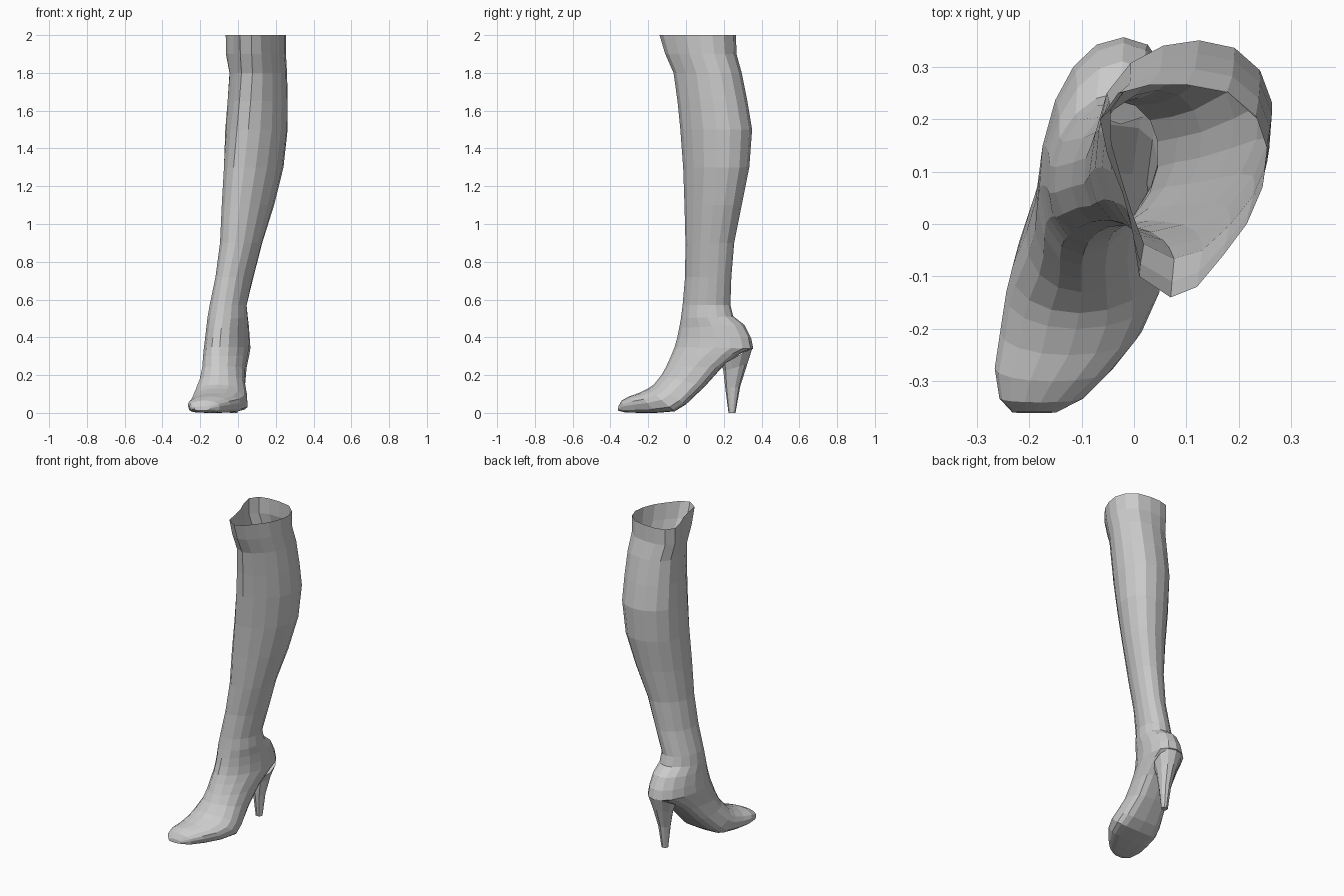
import bpy, bmesh, math
from mathutils import Vector

SIDES = 16

# Top opening outline, starting at the front and running towards +x
RIM = [(.07, -.14), (.12, -.12), (.17, -.06), (.215, 0), (.245, .07), (.255, .14),
       (.235, .2), (.18, .25), (.10, .265), (.03, .265), (-.03, .25), (-.065, .2),
       (-.05, .13), (-.022, .06), (-.002, -.02), (.01, -.10)]
RIM_UV = [((x - .095) / .16, (.0625 - y) / .2025) for x, y in RIM]


def ring(front, back, width, box=1.0, rim=0.0, sides=SIDES):
    """Cross-section between a front/top and a back/bottom point.
    box < 1 squares the lower half, rim blends towards the opening outline."""
    f, b = Vector(front), Vector(back)
    mid, half = (f + b) / 2, (f - b) / 2
    pts = []
    for k in range(sides):
        t = 2 * math.pi * k / sides
        u, v = math.sin(t), math.cos(t)
        if v < -1e-6:
            u = math.copysign(abs(u) ** box, u) if abs(u) > 1e-6 else 0
            v = -abs(v) ** box
        if rim:
            u += (RIM_UV[k][0] - u) * rim
            v += (RIM_UV[k][1] - v) * rim
        pts.append(mid + half * v + Vector((u * width, 0, 0)))
    return pts


def loft(name, rings, cap_start, cap_end):
    bm = bmesh.new()
    loops = [[bm.verts.new(p) for p in r] for r in rings]
    n = len(loops[0])
    for a, b in zip(loops, loops[1:]):
        for i in range(n):
            j = (i + 1) % n
            bm.faces.new((a[i], a[j], b[j], b[i]))
    if cap_start:
        bm.faces.new(loops[0])
    if cap_end:
        bm.faces.new(loops[-1])
    bmesh.ops.recalc_face_normals(bm, faces=bm.faces)
    mesh = bpy.data.meshes.new(name)
    bm.to_mesh(mesh)
    bm.free()
    obj = bpy.data.objects.new(name, mesh)
    bpy.context.collection.objects.link(obj)
    return obj


# Shaft levels: z, x min, x max, y front, y back, sideways skew, rim blend
SHAFT = [
    (2.00, -.065, .255, -.14, .265, 0, 1),
    (1.90, -.065, .255, -.11, .267, 0, .9),
    (1.80, -.055, .26, -.066, .295, .01, .65),
    (1.65, -.065, .262, -.045, .325, .02, .45),
    (1.50, -.075, .26, -.03, .35, .03, .3),
    (1.30, -.08, .235, -.015, .335, .04, .2),
    (1.10, -.085, .185, -.008, .295, .04, .1),
    (.90, -.092, .125, -.003, .255, .03, 0),
    (.72, -.115, .078, -.005, .24, .03, 0),
    (.57, -.15, .045, -.018, .235, .02, 0),
]
rings = []
for z, x0, x1, yf, yb, s, blend in SHAFT:
    c = (x0 + x1) / 2
    rings.append(ring((c - s, yf, z), (c + s, yb, z), (x1 - x0) / 2, rim=blend))

# Ankle to toe: front/top y z, back/sole y z, x of each, half width, boxiness
FOOT = [
    (-.027, .50, .25, .512, -.08, -.03, .105, 1),
    (-.036, .45, .31, .465, -.088, -.022, .108, 1),
    (-.046, .40, .345, .395, -.093, -.02, .112, .95),
    (-.06, .35, .356, .34, -.097, -.02, .116, .9),
    (-.08, .30, .29, .315, -.10, -.03, .115, .75),
    (-.105, .245, .19, .24, -.10, -.05, .113, .65),
    (-.13, .20, .10, .14, -.10, -.07, .12, .6),
    (-.17, .15, .0, .045, -.105, -.08, .14, .55),
    (-.20, .13, -.06, .008, -.11, -.085, .146, .5),
    (-.25, .105, -.16, 0, -.125, -.115, .135, .5),
    (-.30, .088, -.25, 0, -.155, -.15, .113, .5),
    (-.34, .066, -.325, .003, -.178, -.175, .08, .55),
    (-.358, .035, -.36, .012, -.19, -.19, .042, .7),
]
for yf, zf, yb, zb, xf, xb, w, box in FOOT:
    rings.append(ring((xf, yf, zf), (xb, yb, zb), w, box))
loft("boot_upper", rings, False, True)

# Tapered stiletto heel under the back of the foot
HEEL = [
    (.19, .255, .352, .345, .08),
    (.198, .22, .325, .26, .056),
    (.208, .13, .287, .14, .034),
    (.225, .0, .262, .0, .02),
]
loft("heel", [ring((-.025, yf, zf), (-.022, yb, zb), w, sides=10)
              for yf, zf, yb, zb, w in HEEL], True, True)
